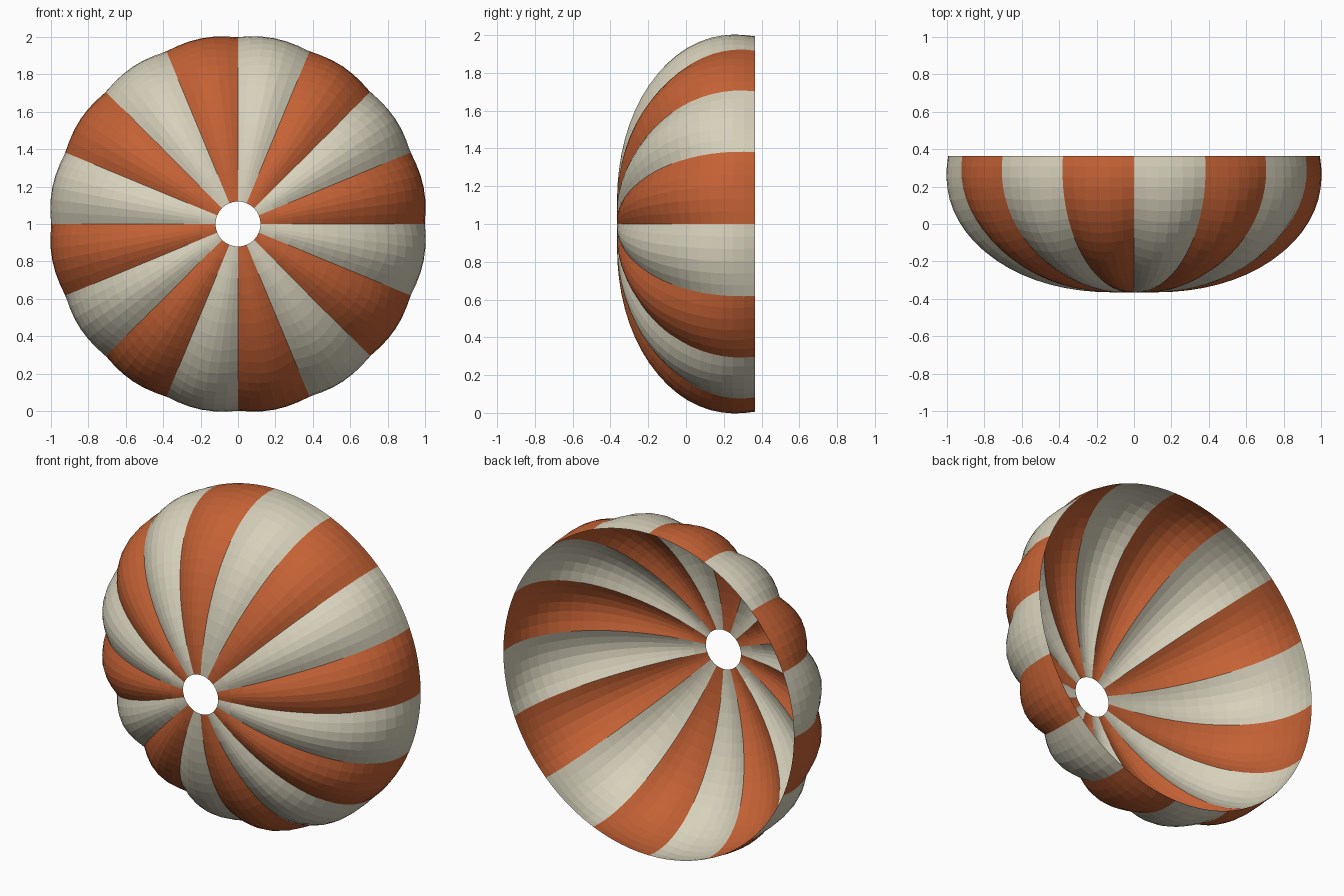
import bpy, bmesh
from math import sin, cos, pi, asin, radians

if "Cube" in bpy.data.objects:
    bpy.data.objects.remove(bpy.data.objects["Cube"])

GORES, SEGS, RINGS = 16, 6, 18
CENTRE_Y, DEPTH = 0.29, 0.66        # ellipse behind the canopy profile
PHI0, PHI1 = asin(0.12), radians(96.5)  # vent edge to rim
BULGE = 0.04                        # billow of each gore between its seams


def material(name, rgb):
    m = bpy.data.materials.new(name)
    m.diffuse_color = (*rgb, 1)
    m.use_nodes = True
    m.node_tree.nodes["Principled BSDF"].inputs["Base Color"].default_value = m.diffuse_color
    return m


orange = material("orange_cloth", (0.55, 0.12, 0.035))
cream = material("cream_cloth", (0.68, 0.64, 0.50))


def canopy_point(t, gore, s):
    """Point on the canopy: t runs vent to rim, s runs seam to seam."""
    phi = PHI0 + (PHI1 - PHI0) * t
    a = 2 * pi * (gore + s) / GORES
    # profile and its outward normal
    r, y = sin(phi), CENTRE_Y - DEPTH * cos(phi)
    nr, ny = DEPTH * sin(phi), -cos(phi)
    k = BULGE * sin(pi * t) * sin(pi * s) / (nr * nr + ny * ny) ** 0.5
    r, y = r + nr * k, y + ny * k
    return r * cos(a), y, 1 + r * sin(a)


# Sixteen billowing cloth panels around an open vent
for g in range(GORES):
    bm = bmesh.new()
    grid = [[bm.verts.new(canopy_point(i / RINGS, g, j / SEGS))
             for j in range(SEGS + 1)] for i in range(RINGS + 1)]
    for i in range(RINGS):
        for j in range(SEGS):
            bm.faces.new((grid[i][j], grid[i + 1][j],
                          grid[i + 1][j + 1], grid[i][j + 1]))
    name = f"canopy_gore_{g + 1:02d}"
    mesh = bpy.data.meshes.new(name)
    bm.to_mesh(mesh)
    bm.free()
    mesh.materials.append(cream if g % 2 else orange)
    bpy.context.collection.objects.link(bpy.data.objects.new(name, mesh))
